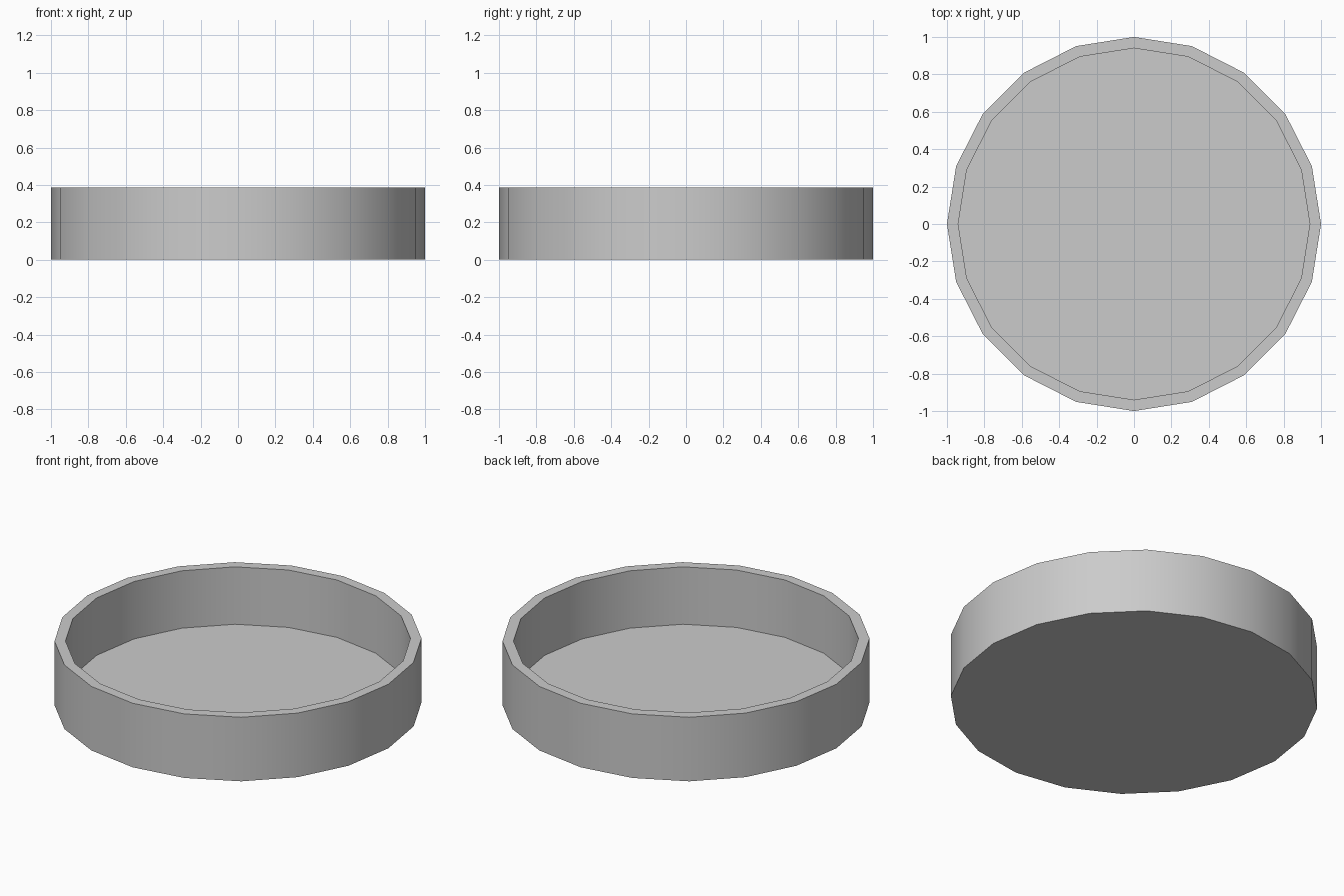
import bpy, bmesh
from math import cos, sin, pi, radians

if "Cube" in bpy.data.objects:
    bpy.data.objects.remove(bpy.data.objects["Cube"])

SIDES = 20
# Profile (radius, height): outer bottom, outer rim, inner rim, inner floor
PROFILE = [(1.0, 0.0), (1.0, 0.385), (0.94, 0.385), (0.94, 0.04)]

# Round tray: profile spun around z, closed by a base and a floor
bm = bmesh.new()
rings = [[bm.verts.new((r * cos(2 * pi * i / SIDES), r * sin(2 * pi * i / SIDES), z))
          for i in range(SIDES)] for r, z in PROFILE]
for low, high in zip(rings, rings[1:]):
    for i in range(SIDES):
        j = (i + 1) % SIDES
        bm.faces.new((low[i], low[j], high[j], high[i]))
bm.faces.new(rings[0][::-1])
bm.faces.new(rings[-1])
bmesh.ops.recalc_face_normals(bm, faces=bm.faces)

mesh = bpy.data.meshes.new("round_tray")
bm.to_mesh(mesh)
bm.free()
tray = bpy.data.objects.new("round_tray", mesh)
bpy.context.collection.objects.link(tray)

# Smooth walls, sharp rim and base edges
bpy.context.view_layer.objects.active = tray
tray.select_set(True)
bpy.ops.object.shade_smooth_by_angle(angle=radians(30))
